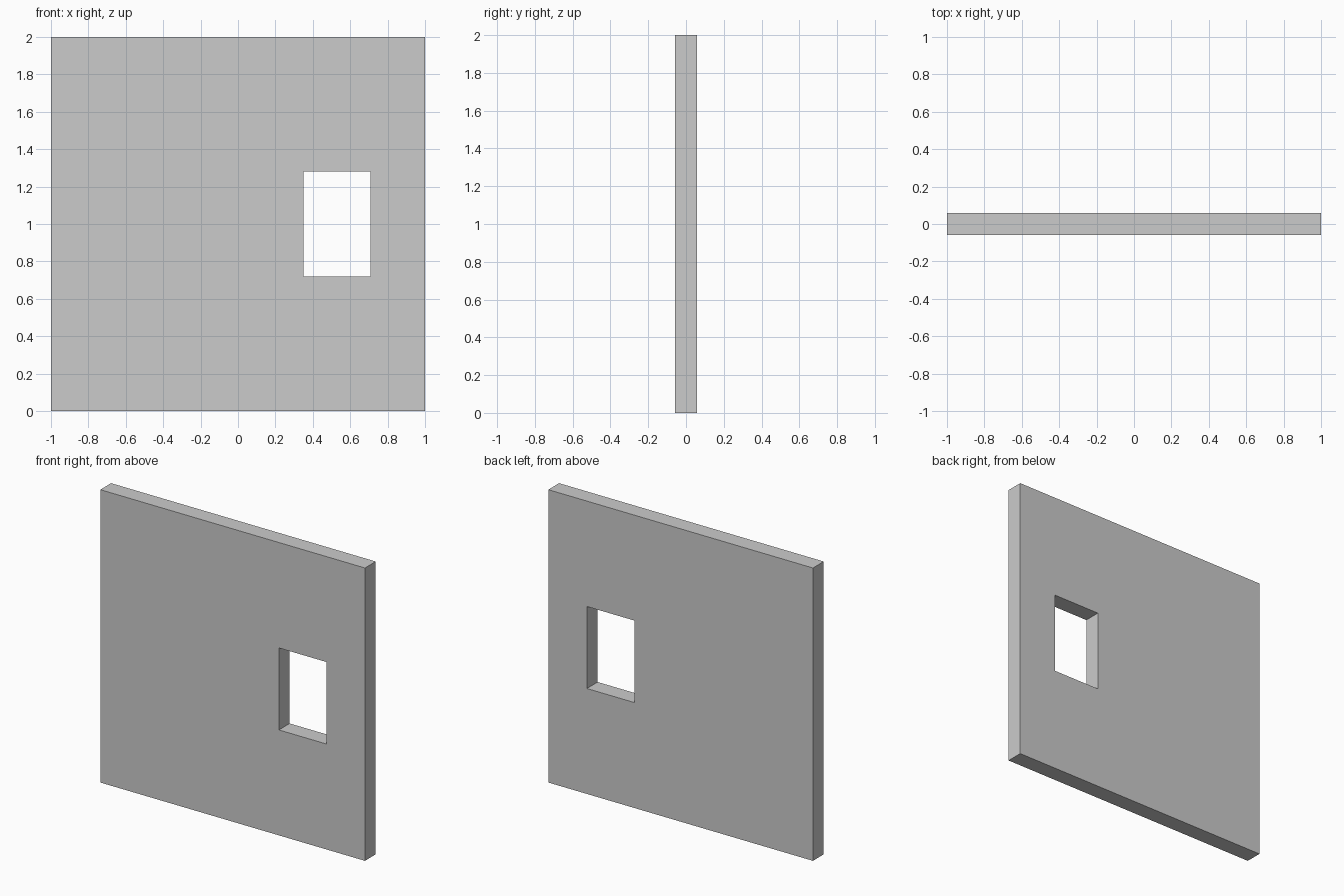
import bpy, bmesh

if "Cube" in bpy.data.objects:
    bpy.data.objects.remove(bpy.data.objects["Cube"])

HALF_T = 0.058
XS = (-1.0, 0.35, 0.708, 1.0)    # wall edges and window jambs
ZS = (0.0, 0.72, 1.28, 2.0)      # wall base, sill, lintel, top

bm = bmesh.new()

# Front face as a 3 x 3 grid with the window cell left open
grid = [[bm.verts.new((x, -HALF_T, z)) for z in ZS] for x in XS]
for i in range(3):
    for j in range(3):
        if (i, j) != (1, 1):
            bm.faces.new((grid[i][j], grid[i + 1][j],
                          grid[i + 1][j + 1], grid[i][j + 1]))

# Extrude through the wall thickness, keeping the front faces
front = bm.faces[:]
ext = bmesh.ops.extrude_face_region(bm, geom=front, use_keep_orig=True)
back = [g for g in ext["geom"] if isinstance(g, bmesh.types.BMVert)]
bmesh.ops.translate(bm, verts=back, vec=(0, 2 * HALF_T, 0))
bmesh.ops.recalc_face_normals(bm, faces=bm.faces[:])

mesh = bpy.data.meshes.new("wall_with_window")
bm.to_mesh(mesh)
bm.free()
wall = bpy.data.objects.new("wall_with_window", mesh)
bpy.context.collection.objects.link(wall)
